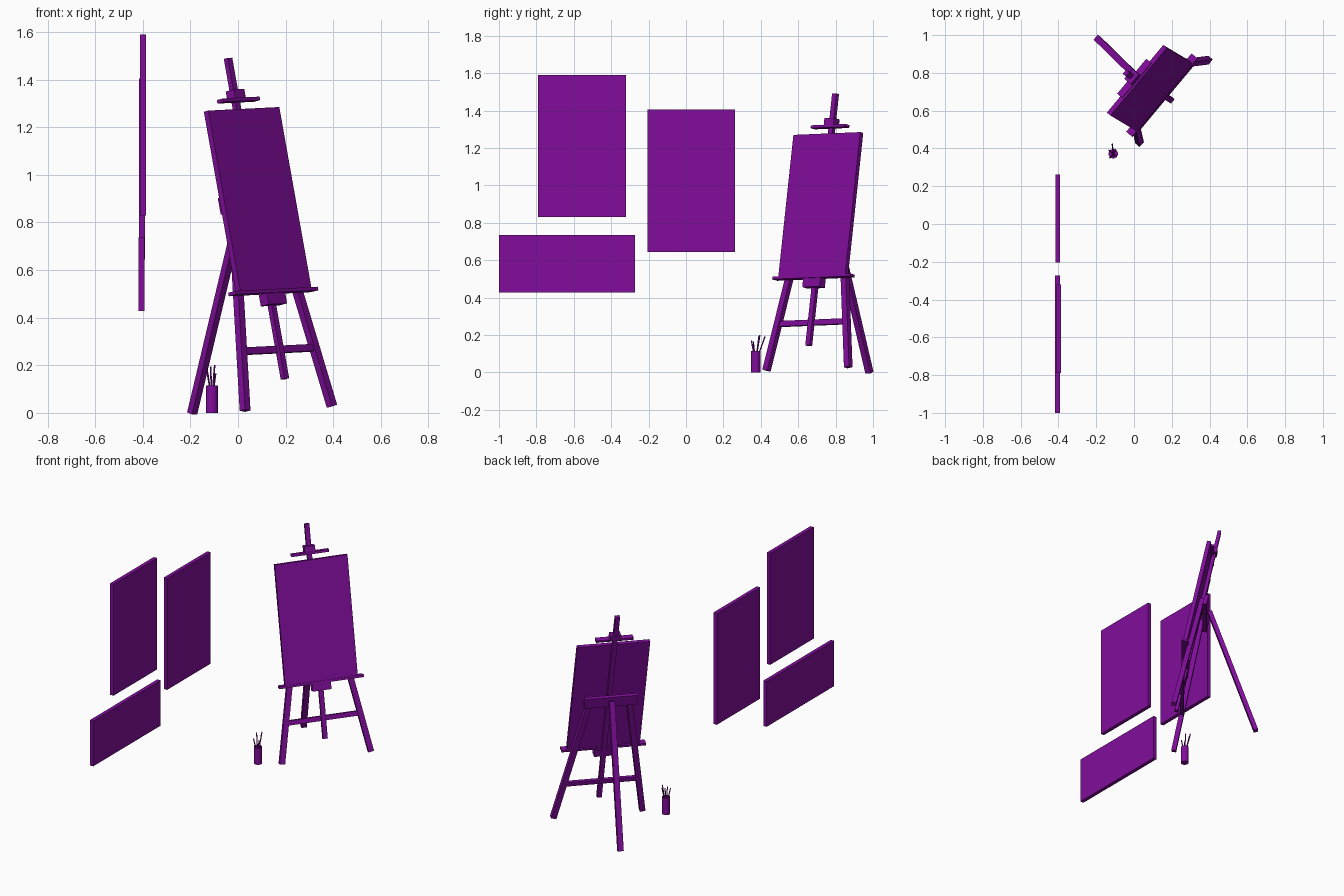
import bpy, bmesh
from mathutils import Matrix, Vector

if "Cube" in bpy.data.objects:
    bpy.data.objects.remove(bpy.data.objects["Cube"])

paint = bpy.data.materials.new("purple_paint")
paint.diffuse_color = (0.22, 0.004, 0.33, 1)
paint.use_nodes = True
paint.node_tree.nodes["Principled BSDF"].inputs["Base Color"].default_value = paint.diffuse_color

# Easel frame: u = width, v = up along the leaning mast, n = toward the viewer
U = Vector((0.64, 0.767, 0.032)).normalized()
N = U.cross(Vector((-0.175, 0.103, 0.979))).normalized()
V = N.cross(U)
EASEL = Matrix.Translation((0.15, 0.68, 0.515)) @ Matrix((U, V, N)).transposed().to_4x4()


def add(name, bm, smooth=False):
    bmesh.ops.recalc_face_normals(bm, faces=bm.faces)
    me = bpy.data.meshes.new(name)
    bm.to_mesh(me)
    bm.free()
    me.materials.append(paint)
    ob = bpy.data.objects.new(name, me)
    bpy.context.collection.objects.link(ob)
    if smooth:
        bpy.ops.object.select_all(action='DESELECT')
        ob.select_set(True)
        bpy.context.view_layer.objects.active = ob
        bpy.ops.object.shade_smooth_by_angle()
    return ob


def box(name, lo, hi, frame=Matrix()):
    lo, hi = Vector(lo), Vector(hi)
    bm = bmesh.new()
    bmesh.ops.create_cube(bm, size=1, matrix=frame @ Matrix.Translation((lo + hi) / 2)
                          @ Matrix.Diagonal((*(hi - lo), 1)))
    return add(name, bm)


def bar(name, a, b, width, depth, side=Vector((1, 0, 0))):
    # Square bar between two points in the easel frame
    a, b = Vector(a), Vector(b)
    z = (b - a).normalized()
    y = z.cross(side).normalized()
    x = y.cross(z)
    rot = Matrix((x, y, z)).transposed().to_4x4()
    bm = bmesh.new()
    bmesh.ops.create_cube(bm, size=1, matrix=EASEL @ Matrix.Translation((a + b) / 2) @ rot
                          @ Matrix.Diagonal((width, depth, (b - a).length, 1)))
    return add(name, bm)


# Easel: canvas, mast, holders and cross rails
for name, lo, hi in [
    ("easel_canvas", (-0.233, 0.003, -0.0125), (0.233, 0.776, 0.0125)),
    ("mast", (-0.015, -0.375, -0.035), (0.015, 1.0, -0.013)),
    ("canvas_tray", (-0.27, -0.012, -0.024), (0.27, 0.003, 0.017)),
    ("tray_block", (-0.06, -0.06, -0.035), (0.06, -0.012, 0.010)),
    ("top_clamp_bar", (-0.12, 0.81, -0.025), (0.12, 0.825, 0.010)),
    ("top_clamp_block", (-0.034, 0.825, -0.04), (0.034, 0.862, 0.006)),
    ("upper_rail", (-0.17, 0.345, -0.072), (0.17, 0.415, -0.048)),
    ("lower_rail", (-0.24, -0.262, -0.046), (0.24, -0.232, -0.026)),
]:
    box(name, lo, hi, EASEL)

# Splayed front legs and the hinged back leg
for side, name in ((-1, "left"), (1, "right")):
    bar("front_leg_" + name, (side * 0.285, -0.5, -0.033), (side * 0.12, 0.40, -0.033), 0.035, 0.03)
bar("back_leg", (-0.005, -0.415, -0.55), (0, 0.395, -0.084), 0.035, 0.028)

# Canvases hung in a row on the wall plane
for i, (x, y0, y1, z0, z1) in enumerate([(-0.399, -0.79, -0.32, 0.83, 1.59),
                                         (-0.404, -0.205, 0.263, 0.645, 1.405),
                                         (-0.405, -1.0, -0.273, 0.427, 0.736)]):
    box(f"wall_canvas_{i + 1}", (x - 0.0125, y0, z0), (x + 0.0125, y1, z1))

# Hollow brush cup: rim profile spun round
bm = bmesh.new()
profile = [(0, 0), (0.025, 0), (0.025, 0.115), (0.022, 0.115), (0.022, 0.006), (0, 0.006)]
vs = [bm.verts.new((r, 0, z)) for r, z in profile]
es = [bm.edges.new(p) for p in zip(vs, vs[1:])]
bmesh.ops.spin(bm, geom=vs + es, cent=(0, 0, 0), axis=(0, 0, 1), angle=6.2831853,
               steps=24, use_duplicate=False)
bmesh.ops.remove_doubles(bm, verts=bm.verts, dist=1e-5)
bmesh.ops.translate(bm, verts=bm.verts, vec=(-0.11, 0.372, 0))
add("brush_cup", bm, True)

# Brushes leaning in the cup
for i, tip in enumerate([(-0.133, 0.39, 0.195), (-0.115, 0.423, 0.193),
                         (-0.098, 0.395, 0.2), (-0.128, 0.35, 0.17), (-0.094, 0.36, 0.165)]):
    tip = Vector(tip)
    base = Vector((-0.11, 0.372, 0.01)) - Vector((tip.x + 0.11, tip.y - 0.372, 0)) * 0.3
    d = tip - base
    bm = bmesh.new()
    bmesh.ops.create_cone(bm, cap_ends=True, segments=8, radius1=0.003, radius2=0.0035,
                          depth=d.length, matrix=Matrix.Translation((base + tip) / 2)
                          @ d.to_track_quat('Z', 'Y').to_matrix().to_4x4())
    add(f"brush_{i + 1}", bm, True)
